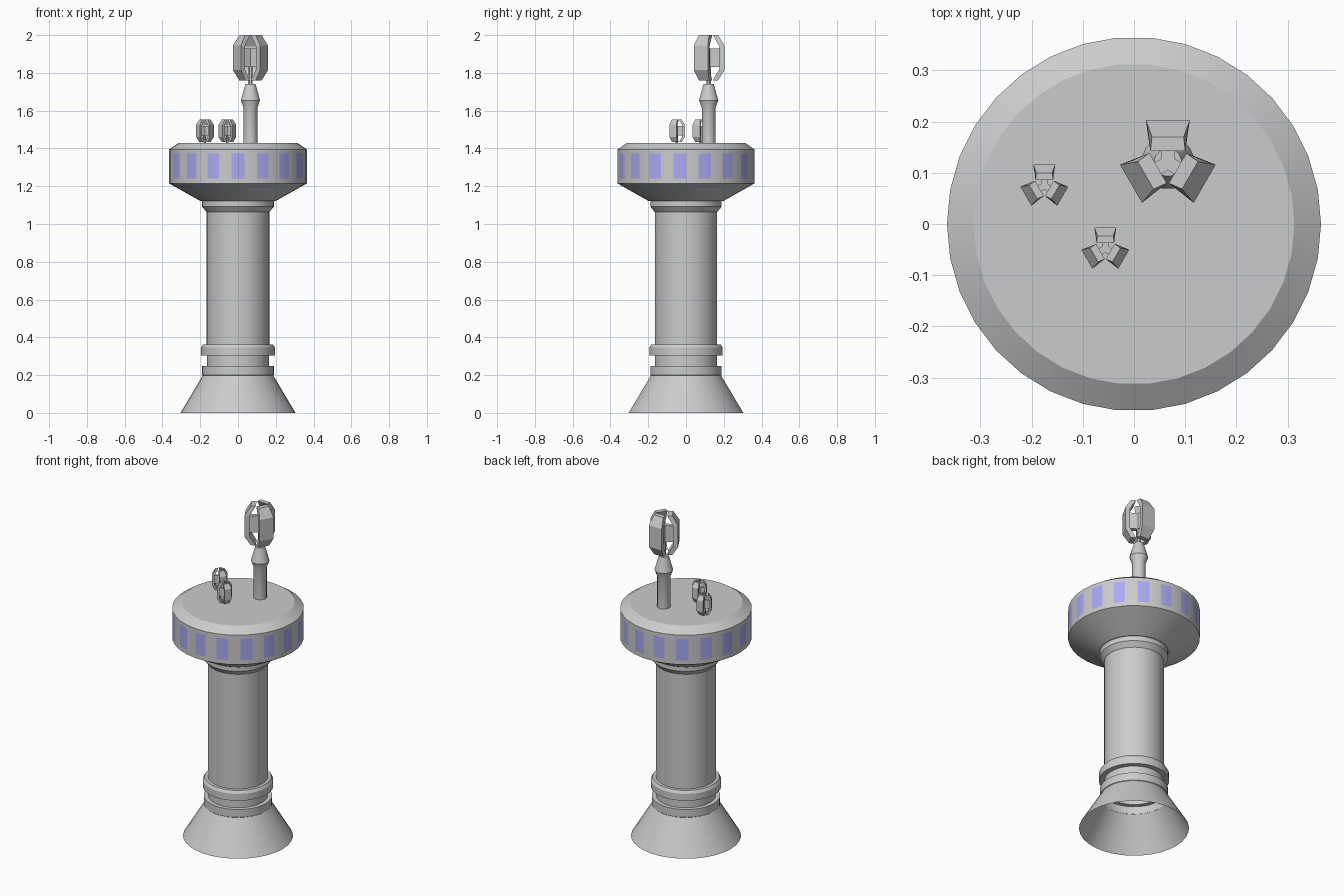
import bpy, bmesh
from math import sin, cos, pi, radians

if "Cube" in bpy.data.objects:
    bpy.data.objects.remove(bpy.data.objects["Cube"])

SIDES = 34          # 17 windows alternate with 17 plain drum faces


def finish(bm, name, smooth=True):
    me = bpy.data.meshes.new(name)
    bm.to_mesh(me)
    bm.free()
    ob = bpy.data.objects.new(name, me)
    bpy.context.collection.objects.link(ob)
    if smooth:
        bpy.ops.object.select_all(action='DESELECT')
        ob.select_set(True)
        bpy.context.view_layer.objects.active = ob
        bpy.ops.object.shade_smooth_by_angle(angle=radians(25))
    return ob


def lathe(name, profile, sides=SIDES, centre=(0, 0), cap=False, window_row=None):
    """Revolve (radius, z) points, bottom to top; optionally tint every other face of a row."""
    bm = bmesh.new()
    rings = []
    for r, z in profile:
        ring = []
        for i in range(sides):
            a = -pi / 2 + (i - 0.5) * 2 * pi / sides   # one flat face looks to the front
            ring.append(bm.verts.new((centre[0] + r * cos(a), centre[1] + r * sin(a), z)))
        rings.append(ring)
    for row, (lo, hi) in enumerate(zip(rings, rings[1:])):
        for i in range(sides):
            j = (i + 1) % sides
            f = bm.faces.new((lo[i], lo[j], hi[j], hi[i]))
            if row == window_row and i % 2 == 0:
                f.material_index = 1
    if cap:
        bm.faces.new(rings[-1])
    return finish(bm, name)


def petal_head(name, centre, s):
    """Three chamfered C-shaped plates on arms around a vertical axis."""
    # (radius, z, half width) round the C-shaped section
    section = [(.050, .12, .031), (.083, .065, .043), (.083, -.065, .043), (.050, -.12, .031),
               (.022, -.12, .034), (.057, -.06, .038), (.057, .06, .038), (.022, .12, .034)]
    bm = bmesh.new()
    for k in range(3):
        a = pi / 2 + k * 2 * pi / 3

        def put(r, t, z):
            return bm.verts.new((centre[0] + s * (r * cos(a) - t * sin(a)),
                                 centre[1] + s * (r * sin(a) + t * cos(a)),
                                 centre[2] + s * z))
        # plate
        left = [put(r, w, z) for r, z, w in section]
        right = [put(r, -w, z) for r, z, w in section]
        for i in range(8):
            j = (i + 1) % 8
            bm.faces.new((left[i], left[j], right[j], right[i]))
        for i in range(3):
            bm.faces.new((left[i], left[i + 1], left[6 - i], left[7 - i]))
            bm.faces.new((right[i], right[i + 1], right[6 - i], right[7 - i]))
        # arm to the axis
        lo = [put(r, t, -.05) for r, t in ((0, -.013), (.058, -.013), (.058, .013), (0, .013))]
        hi = [put(r, t, .05) for r, t in ((0, -.013), (.058, -.013), (.058, .013), (0, .013))]
        bm.faces.new(lo)
        bm.faces.new(hi)
        for i in range(4):
            j = (i + 1) % 4
            bm.faces.new((lo[i], lo[j], hi[j], hi[i]))
    bmesh.ops.recalc_face_normals(bm, faces=bm.faces[:])
    return finish(bm, name, smooth=False)


# flared foot, open underneath, with its band and recessed neck
lathe("flared_base", [(.305, 0), (.187, .197), (.19, .20), (.19, .247), (.165, .247), (.165, .303)])

# ring, column and upper collar
lathe("column", [(.165, .303), (.195, .303), (.195, .345), (.185, .362), (.166, .362),
                 (.166, 1.063), (.19, 1.092), (.19, 1.122)])

# drum-shaped deck with a row of windows
drum = lathe("deck_drum", [(.19, 1.122), (.20, 1.122), (.365, 1.215), (.365, 1.24), (.365, 1.372),
                           (.365, 1.395), (.313, 1.43)], cap=True, window_row=3)
shell = bpy.data.materials.new("shell_grey")
glass = bpy.data.materials.new("window_blue")
glass.diffuse_color = (0.4, 0.4, 0.9, 1)
glass.use_nodes = True
glass.node_tree.nodes["Principled BSDF"].inputs["Base Color"].default_value = glass.diffuse_color
drum.data.materials.append(shell)
drum.data.materials.append(glass)

# tall mast with its petal head
MAST = (.066, .12)
lathe("mast", [(.037, 1.43), (.037, 1.615), (.052, 1.655), (.027, 1.742)], 16, MAST, cap=True)
lathe("mast_stem", [(.013, 1.74), (.013, 1.93)], 8, MAST, cap=True)
petal_head("mast_head", (*MAST, 1.88), 1.0)

# two small deck aerials
for n, (x, y) in enumerate(((-.175, .075), (-.056, -.048)), 1):
    lathe(f"aerial_stem_{n}", [(.007, 1.43), (.007, 1.517)], 8, (x, y), cap=True)
    petal_head(f"aerial_head_{n}", (x, y, 1.493), 0.5)
